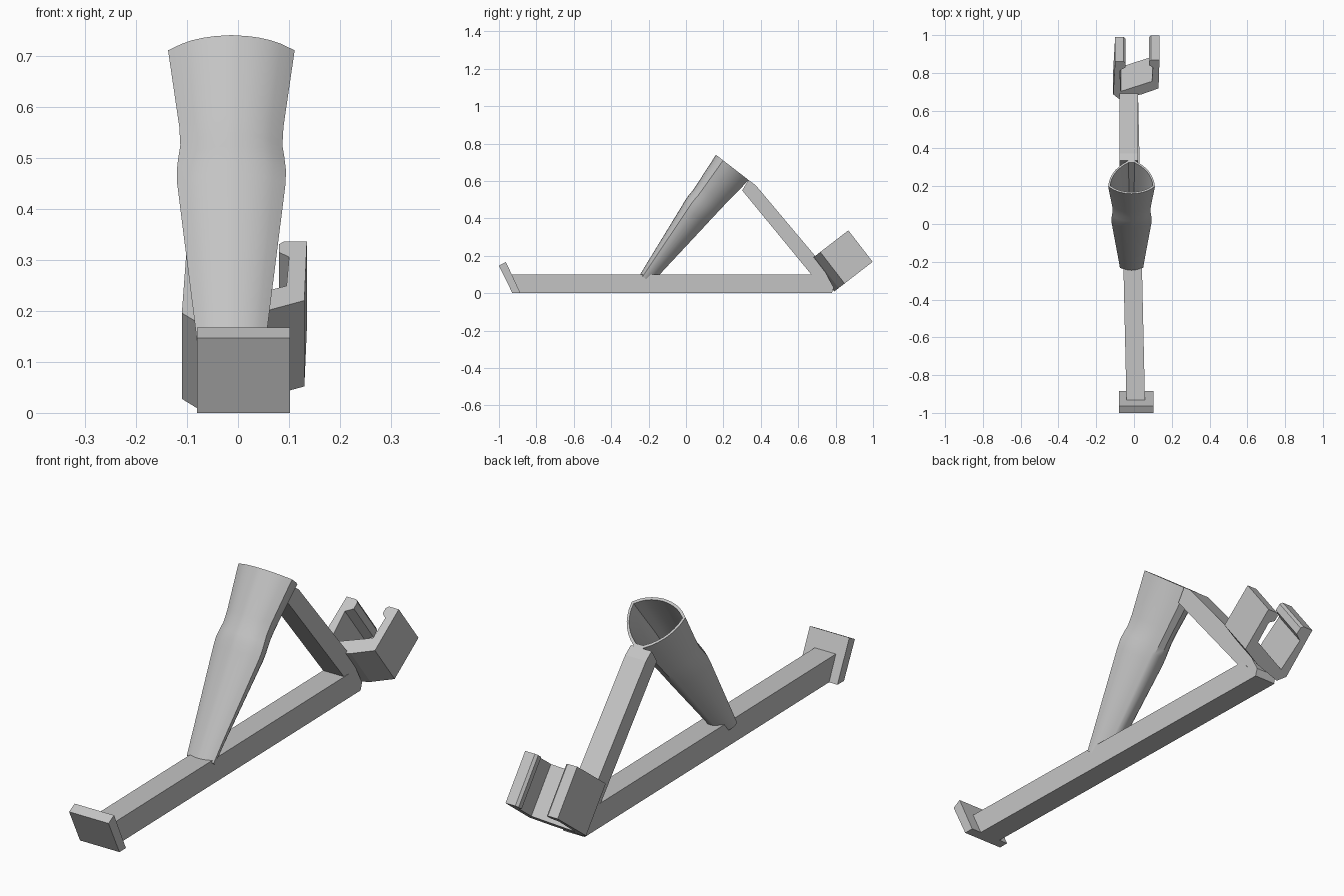
import bpy, bmesh
from mathutils import Vector

if "Cube" in bpy.data.objects:
    bpy.data.objects.remove(bpy.data.objects["Cube"], do_unlink=True)

GREY = (0.55, 0.55, 0.55, 1)
mat = bpy.data.materials.new("light grey")
mat.use_nodes = True
mat.diffuse_color = GREY
bsdf = next(n for n in mat.node_tree.nodes if n.type == 'BSDF_PRINCIPLED')
bsdf.inputs["Base Color"].default_value = GREY


def loft(name, rings, cap=True, smooth=False):
    """Skin a list of equally long point rings, capped or joined end to end."""
    bm = bmesh.new()
    loops = [[bm.verts.new(p) for p in ring] for ring in rings]
    n = len(loops[0])
    for a, b in zip(loops, loops[1:]):
        for i in range(n):
            j = (i + 1) % n
            bm.faces.new((a[i], a[j], b[j], b[i]))
    if cap:
        bm.faces.new(loops[0])
        bm.faces.new(loops[-1])
    bmesh.ops.recalc_face_normals(bm, faces=bm.faces)
    me = bpy.data.meshes.new(name)
    bm.to_mesh(me)
    bm.free()
    me.materials.append(mat)
    ob = bpy.data.objects.new(name, me)
    bpy.context.collection.objects.link(ob)
    if smooth:
        bpy.ops.object.select_all(action='DESELECT')
        ob.select_set(True)
        bpy.context.view_layer.objects.active = ob
        bpy.ops.object.shade_smooth_by_angle(angle=0.6)
    return ob


def side_prism(name, profile, half, centre):
    """Extrude a side (y, z) profile across x; centre gives x for each y."""
    loft(name, [[(centre(y) + s * half, y, z) for y, z in profile] for s in (-1, 1)])


def spine(y):
    return -0.012 - 0.0225 * y


# Base beam, foot plate and rear strut
side_prism("base_beam", [(-0.9, 0), (0.78, 0), (0.70, 0.10), (-0.95, 0.10)], 0.049, spine)
side_prism("front_plate", [(-0.928, 0), (-0.885, 0), (-0.963, 0.167), (-1.0, 0.147)],
           0.091, lambda y: 0.011)
side_prism("rear_strut", [(0.30, 0.55), (0.335, 0.605), (0.372, 0.578), (0.71, 0.176),
                          (0.79, 0.03), (0.78, 0), (0.67, 0.10)], 0.048, lambda y: -0.028)

# Clip with two hooked arms, extruded down the slope of the strut
down = Vector((0, 0.61, -0.79))
out = Vector((0, 0.79, 0.61))
corner = Vector((0, 0.71, 0.214))
clip = [(-0.11, -0.03), (-0.08, -0.06), (0.04, -0.03), (0.13, 0.01), (0.135, 0.2),
        (0.09, 0.2), (0.08, 0.19), (0.08, 0.165), (0.1, 0.15), (0.095, 0.057),
        (-0.07, -0.01), (-0.075, 0.13), (-0.045, 0.15), (-0.045, 0.18),
        (-0.055, 0.19), (-0.1, 0.19)]
loft("rear_clip", [[corner + Vector((x, 0, 0)) + out * v + down * u for x, v in clip]
                   for u in (0, 0.213)])

# Hollow sleeve: rounded triangular section with its ridge at the back
half_section = [(0.35, 0.02), (0.7, 0.09), (1, 0.22), (0.95, 0.42), (0.77, 0.66),
                (0.48, 0.86), (0.15, 1)]


def subdivide_arc(pts):
    """Round a run of points by corner cutting, keeping both ends."""
    res = [pts[0]]
    for a, b in zip(pts, pts[1:]):
        a, b = Vector(a), Vector(b)
        res += [a.lerp(b, 0.25), a.lerp(b, 0.75)]
    return [tuple(p) for p in res] + [pts[-1]]


front = subdivide_arc([(0, 0)] + half_section[:3])
back = subdivide_arc(half_section[2:])
right = front + back[1:]
section = right + [(-x, s) for x, s in reversed(right[1:])]

across = Vector((0, 0.79, -0.61))
# front point y and z, half width, depth
stations = [(-0.245, 0.10, 0.062, 0.08), (-0.20, 0.175, 0.07, 0.095),
            (-0.02, 0.47, 0.106, 0.165), (-0.004, 0.498, 0.107, 0.172),
            (0.014, 0.523, 0.104, 0.176), (0.035, 0.548, 0.1, 0.178),
            (0.06, 0.585, 0.102, 0.185), (0.16, 0.74, 0.124, 0.222)]


def ring(station, wall=0.0):
    y, z, half, depth = station
    mid = Vector((-0.013, y, z)) + across * wall
    return [mid + Vector((px * (half - wall), 0, 0)) + across * (s * (depth - 2.2 * wall))
            for px, s in section]


loft("sleeve", [ring(s) for s in stations] + [ring(s, 0.011) for s in reversed(stations[1:])],
     smooth=True)
